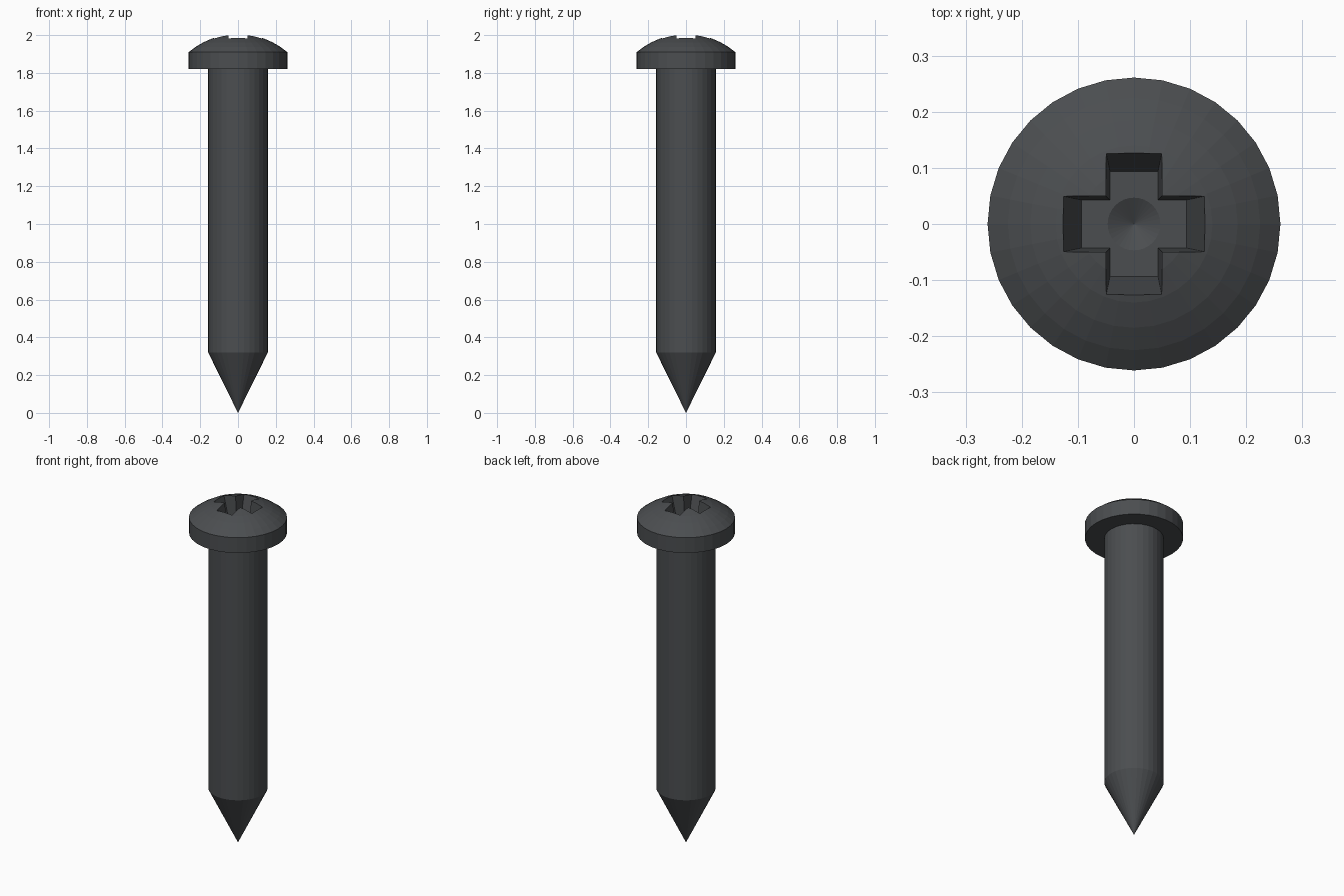
import bpy, bmesh
from math import cos, sin, tau, sqrt

if "Cube" in bpy.data.objects:
    bpy.data.objects.remove(bpy.data.objects["Cube"])

SIDES = 32


def add_object(name, bm):
    bmesh.ops.recalc_face_normals(bm, faces=bm.faces)
    mesh = bpy.data.meshes.new(name)
    bm.to_mesh(mesh)
    bm.free()
    obj = bpy.data.objects.new(name, mesh)
    bpy.context.collection.objects.link(obj)
    return obj


def lathe(name, profile):
    """Revolve (radius, z) points; radius 0 closes to a pole."""
    bm = bmesh.new()
    rings = []
    for r, z in profile:
        n = SIDES if r else 1
        rings.append([bm.verts.new((r * cos(tau * i / n), r * sin(tau * i / n), z)) for i in range(n)])
    for a, b in zip(rings, rings[1:]):
        for i in range(SIDES):
            j = (i + 1) % SIDES
            quad = [a[i % len(a)], a[j % len(a)], b[j % len(b)], b[i % len(b)]]
            bm.faces.new(list(dict.fromkeys(quad)))
    return add_object(name, bm)


def cross_ring(bm, length, width, z):
    """Twelve-cornered plus outline, one arm turned four times."""
    verts = []
    for c, s in ((1, 0), (0, 1), (-1, 0), (0, -1)):
        for x, y in ((length, -width), (length, width), (width, width)):
            verts.append(bm.verts.new((x * c - y * s, x * s + y * c, z)))
    return verts


def cut(obj, cutter):
    mod = obj.modifiers.new("recess", 'BOOLEAN')
    mod.operation = 'DIFFERENCE'
    mod.solver = 'EXACT'
    mod.object = cutter
    bpy.context.view_layer.objects.active = obj
    bpy.ops.object.modifier_apply(modifier=mod.name)
    bpy.data.objects.remove(cutter)


# Screw body: pointed tip, plain shank, head rim and domed top
APEX, RIM_Z, RIM_R = 2.006, 1.91, 0.261
h = APEX - RIM_Z
R = (RIM_R ** 2 + h ** 2) / (2 * h)
dome = [(r, APEX - R + sqrt(R * R - r * r)) for r in (RIM_R, 0.225, 0.185, 0.14, 0.095, 0.048, 0)]
screw = lathe("screw", [(0, 0), (0.158, 0.32), (0.158, 1.82), (RIM_R, 1.82)] + dome)

# Tapered cross recess
FLOOR = 1.87
bm = bmesh.new()
low = cross_ring(bm, 0.094, 0.043, FLOOR)
high = cross_ring(bm, 0.136, 0.0515, 2.02)
bm.faces.new(low)
bm.faces.new(high)
for i in range(12):
    j = (i + 1) % 12
    bm.faces.new((low[i], low[j], high[j], high[i]))
cut(screw, add_object("cross_cutter", bm))

# Conical dimple in the recess floor
cut(screw, lathe("dimple_cutter", [(0, FLOOR - 0.025), (0.047, FLOOR), (0.047, FLOOR + 0.02), (0, FLOOR + 0.02)]))

# Dark steel colour, flat faces
steel = bpy.data.materials.new("dark_steel")
steel.diffuse_color = (0.07, 0.075, 0.08, 1)
steel.use_nodes = True
steel.node_tree.nodes["Principled BSDF"].inputs["Base Color"].default_value = steel.diffuse_color
screw.data.materials.clear()
screw.data.materials.append(steel)
for face in screw.data.polygons:
    face.use_smooth = False
    face.material_index = 0
